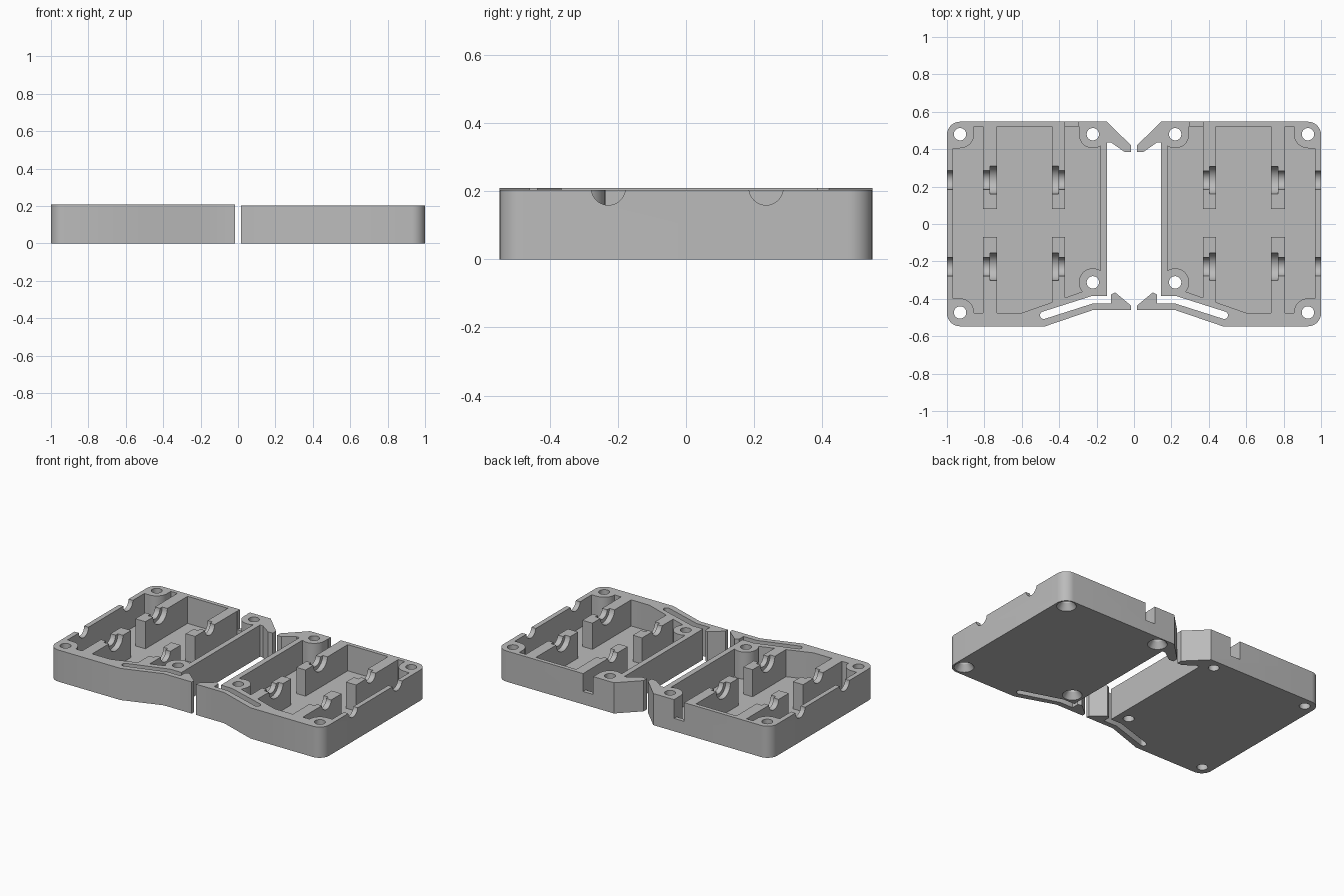
import bpy, bmesh
from math import radians, cos, sin
from mathutils import Matrix, Vector

cube = bpy.data.objects.get("Cube")
if cube:
    bpy.data.objects.remove(cube, do_unlink=True)

grey = bpy.data.materials.new("plain_grey")
grey.use_nodes = True
grey.diffuse_color = (0.5, 0.5, 0.5, 1)
grey.node_tree.nodes["Principled BSDF"].inputs["Base Color"].default_value = (0.5, 0.5, 0.5, 1)

FLOOR = 0.03
NOTCH_Z = 0.209


def make(name, bm):
    bmesh.ops.recalc_face_normals(bm, faces=bm.faces)
    mesh = bpy.data.meshes.new(name)
    bm.to_mesh(mesh)
    bm.free()
    ob = bpy.data.objects.new(name, mesh)
    bpy.context.collection.objects.link(ob)
    return ob


def prism(name, pts, z0, z1, side):
    bm = bmesh.new()
    face = bm.faces.new([bm.verts.new((x * side, y, z0)) for x, y in pts])
    ext = bmesh.ops.extrude_face_region(bm, geom=[face])["geom"]
    bmesh.ops.translate(bm, vec=(0, 0, z1 - z0),
                        verts=[v for v in ext if isinstance(v, bmesh.types.BMVert)])
    return make(name, bm)


def box(name, x0, x1, y0, y1, z0, z1, side):
    return prism(name, [(x0, y0), (x1, y0), (x1, y1), (x0, y1)], z0, z1, side)


def rod(name, start, end, r0, side, r1=None):
    """Cylinder or cone between two points."""
    a, b = (Vector((p[0] * side, p[1], p[2])) for p in (start, end))
    turn = (b - a).to_track_quat('Z', 'Y').to_matrix().to_4x4()
    bm = bmesh.new()
    bmesh.ops.create_cone(bm, cap_ends=True, segments=40, radius1=r0,
                          radius2=r0 if r1 is None else r1, depth=(b - a).length,
                          matrix=Matrix.Translation((a + b) / 2) @ turn)
    return make(name, bm)


def cut(target, cutter):
    mod = target.modifiers.new("cut", 'BOOLEAN')
    mod.operation = 'DIFFERENCE'
    mod.solver = 'EXACT'
    mod.object = cutter
    bpy.context.view_layer.update()
    graph = bpy.context.evaluated_depsgraph_get()
    mesh = bpy.data.meshes.new_from_object(target.evaluated_get(graph))
    target.modifiers.clear()
    target.data = mesh
    bpy.data.objects.remove(cutter, do_unlink=True)


def arc(cx, cy, r, a0, a1, n=10):
    angles = [radians(a0 + (a1 - a0) * i / n) for i in range(n + 1)]
    return [(cx + r * cos(a), cy + r * sin(a)) for a in angles]


# Outline with rear hook, slot and springy front arm
outline = (arc(.93, .477, .07, 0, 90)
           + [(.144, .547), (.016, .42), (.016, .385), (.05, .385), (.123, .436),
              (.144, .436), (.144, -.385), (.225, -.385)]
           + arc(.483, -.488, .02, 72, -108)
           + [(.22, -.425), (.123, -.425), (.123, -.377), (.1, -.366), (.016, -.436),
              (.016, -.46), (.22, -.46), (.475, -.547)]
           + arc(.93, -.477, .07, -90, 0))
cavity = [(.968, .52), (.18, .52), (.18, -.328), (.6, -.475), (.968, -.475)]
screws = [(.93, .48), (.22, .48), (.93, -.473), (.22, -.312)]
ribs = [(.733, .807), (.37, .438)]


def half_shell(name, side, top, countersunk):
    body = prism(name, outline, 0, top, side)

    # Hollow interior, leaving screw bosses and ribs standing
    hollow = prism("hollow", cavity, FLOOR, .3, side)
    for x, y in screws:
        cut(hollow, rod("boss", (x, y, -.1), (x, y, .4), .075, side))
        # fill the corner behind each outer boss
        if x > .5:
            e = 1 if y > 0 else -1
            lo, hi = sorted((y, y + e * .2))
            cut(hollow, box("boss_corner", x - .075, 1.1, lo, hi, -.1, .4, side))
            lo, hi = sorted((y - e * .075, y + e * .2))
            cut(hollow, box("boss_side", x, 1.1, lo, hi, -.1, .4, side))
    cut(hollow, box("boss_corner", .1, .295, .48, .6, -.1, .4, side))
    for x0, x1 in ribs:
        cut(hollow, box("rear_rib", x0, x1, .08, .7, -.1, .4, side))
        cut(hollow, box("front_rib", x0, x1, -.7, -.07, -.1, .4, side))
    cut(body, hollow)

    # Stepped half-round cradles across the ribs and outer wall
    for y in (.235, -.228):
        cut(body, rod("cradle", (.36, y, NOTCH_Z), (1.1, y, NOTCH_Z), .05, side))
        cut(body, rod("wide_cradle", (.404, y, NOTCH_Z), (.77, y, NOTCH_Z), .074, side))

    # Cable slot in the rear wall
    cut(body, box("cable_slot", .296, .369, .51, .65, .085, .4, side))

    # Screw holes
    for x, y in screws:
        cut(body, rod("hole", (x, y, -.1), (x, y, .4), .033, side))
        if countersunk:
            cut(body, rod("countersink", (x, y, -.01), (x, y, .04), .066, side, .033))

    body.data.materials.clear()
    body.data.materials.append(grey)
    for p in body.data.polygons:
        p.material_index = 0
    bpy.ops.object.select_all(action='DESELECT')
    body.select_set(True)
    bpy.context.view_layer.objects.active = body
    bpy.ops.object.shade_smooth_by_angle(angle=radians(30))


half_shell("left_half_shell", 1, .203, True)
half_shell("right_half_shell", -1, .209, False)
